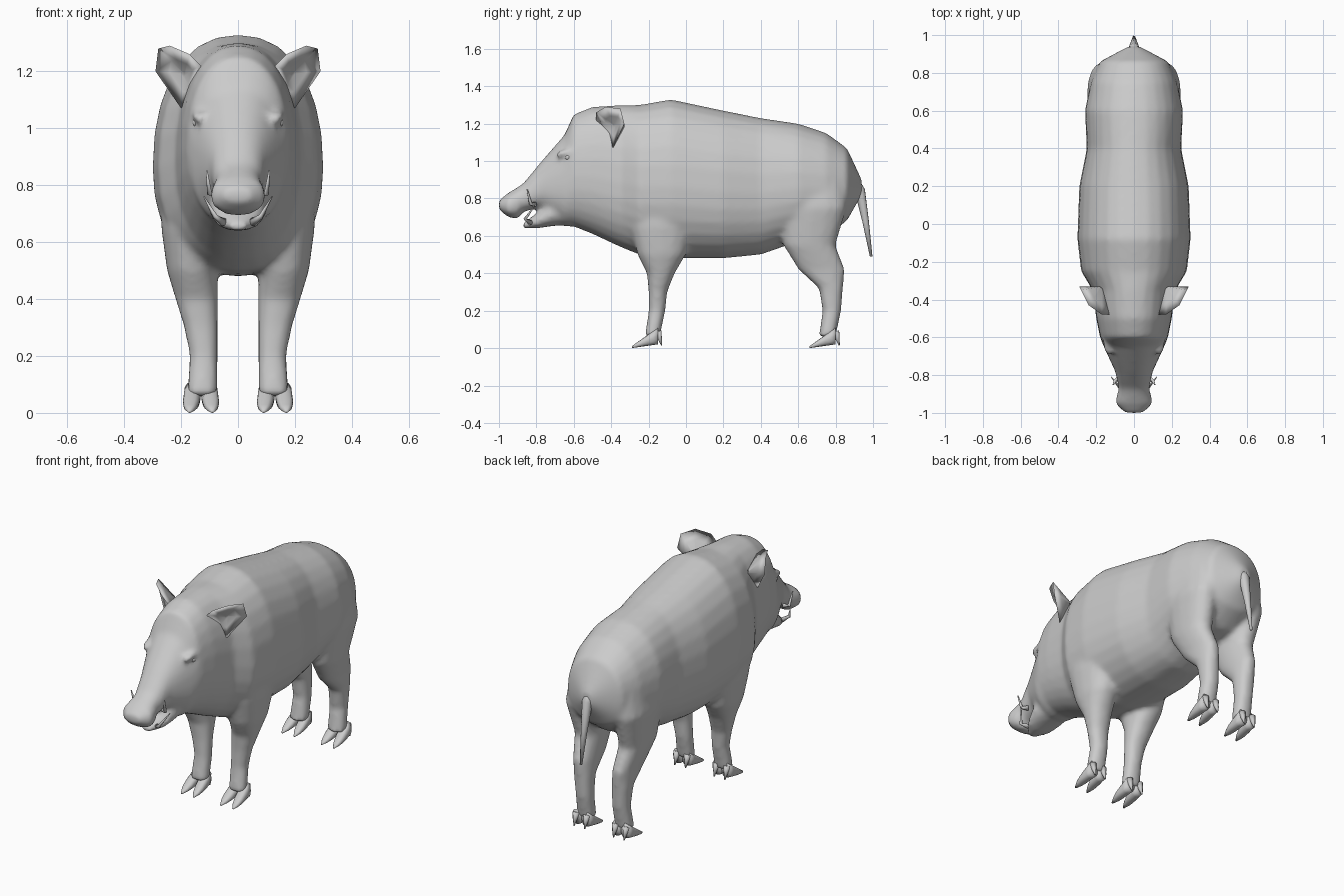
import bpy, bmesh, math
from mathutils import Vector

default_cube = bpy.data.objects.get("Cube")
if default_cube:
    bpy.data.objects.remove(default_cube, do_unlink=True)

grey = bpy.data.materials.new("plain grey")
grey.use_nodes = True
colour = (.6, .6, .6, 1)
grey.diffuse_color = colour
grey.node_tree.nodes["Principled BSDF"].inputs["Base Color"].default_value = colour


def finish(bm, name):
    """Turn a bmesh into a smooth shaded grey object."""
    bmesh.ops.recalc_face_normals(bm, faces=bm.faces)
    mesh = bpy.data.meshes.new(name)
    bm.to_mesh(mesh)
    bm.free()
    mesh.materials.append(grey)
    for polygon in mesh.polygons:
        polygon.use_smooth = True
    obj = bpy.data.objects.new(name, mesh)
    bpy.context.collection.objects.link(obj)
    return obj


def loft(bm, rings):
    """Skin a closed tube through rings of points and cap both ends."""
    loops = [[bm.verts.new(point) for point in ring] for ring in rings]
    for near, far in zip(loops, loops[1:]):
        for i in range(len(near)):
            bm.faces.new((near[i - 1], near[i], far[i], far[i - 1]))
    bm.faces.new(loops[0])
    bm.faces.new(loops[-1])


def circle(sides, power=1):
    """Unit circle, squared off a little when power is below one."""
    def bend(value):
        return math.copysign(abs(value) ** power, value)
    angles = [math.tau * i / sides for i in range(sides)]
    return [(bend(math.cos(angle)), bend(math.sin(angle))) for angle in angles]


def body_ring(y, top, bottom, width):
    """Upright cross-section, widest a little below half height."""
    middle = bottom + (top - bottom) * .45
    ring = []
    for across, up in circle(28, .9):
        reach = top - middle if up > 0 else middle - bottom
        ring.append((across * width, y, middle + up * reach))
    return ring


def leg_ring(side, z, front, back, outer):
    """Level cross-section of a leg whose inner face stays upright."""
    inner = .07
    centre_x, centre_y = (outer + inner) / 2, (front + back) / 2
    half_x, half_y = (outer - inner) / 2, (back - front) / 2
    return [(side * (centre_x + half_x * across), centre_y + half_y * along, z)
            for across, along in circle(16, .9)]


def tube(bm, side, path, thickness, tip):
    """Round tube along a bent path, tapering evenly to its tip."""
    points = [Vector((side * x, y, z)) for x, y, z in path]
    last = len(points) - 1
    rings = []
    for i, point in enumerate(points):
        direction = points[min(i + 1, last)] - points[max(i - 1, 0)]
        across = direction.cross(Vector((1, .2, .1))).normalized()
        up = direction.cross(across).normalized()
        radius = thickness + (tip - thickness) * i / last
        rings.append([point + (across * c + up * s) * radius for c, s in circle(10)])
    loft(bm, rings)


# Torso, head and jaw from rump to snout: y, top, bottom, half width
TRUNK = [
    (.94, .9, .82, .03), (.86, 1.07, .68, .18), (.75, 1.15, .6, .23),
    (.6, 1.2, .57, .26), (.4, 1.23, .5, .25), (.2, 1.27, .48, .29),
    (-.08, 1.33, .48, .3), (-.25, 1.3, .5, .28), (-.35, 1.3, .54, .22),
    (-.5, 1.29, .61, .2), (-.6, 1.25, .65, .18), (-.65, 1.14, .65, .16),
    (-.78, .99, .75, .1), (-.87, .88, .73, .08), (-.9, .86, .69, .09),
    (-.95, .83, .7, .1), (-1, .79, .74, .05),
]
JAW = [(-.64, .85, .66, .1), (-.73, .79, .65, .1), (-.8, .72, .64, .08), (-.87, .67, .64, .03)]

# Legs from top to ankle: height, front, back, outer
FRONT_LEG = [
    (.85, -.27, 0, .27), (.65, -.3, .04, .27), (.5, -.26, 0, .25), (.4, -.21, -.06, .22),
    (.3, -.2, -.1, .19), (.2, -.2, -.11, .17), (.06, -.22, -.14, .18),
]
HIND_LEG = [
    (.95, .5, .84, .22), (.75, .5, .86, .25), (.55, .52, .8, .22), (.42, .6, .85, .19),
    (.32, .71, .84, .18), (.2, .73, .83, .17), (.06, .71, .8, .18),
]

body_mesh = bmesh.new()
for sections in (TRUNK, JAW):
    loft(body_mesh, [body_ring(*section) for section in sections])
for side in (1, -1):
    for sections in (FRONT_LEG, HIND_LEG):
        loft(body_mesh, [leg_ring(side, *section) for section in sections])
    # Brow fold over each eye
    tube(body_mesh, side, [(.13, -.69, 1.03), (.15, -.64, 1.05), (.16, -.58, 1.04)], .02, .01)

# Blend the body parts into one skin
body = finish(body_mesh, "body")
blend = body.modifiers.new("blend", "REMESH")
blend.mode = "VOXEL"
blend.voxel_size = .014
blend.use_smooth_shade = True
relax = body.modifiers.new("relax", "SMOOTH")
relax.iterations = 8

# Tail
tail = bmesh.new()
tube(tail, 1, [(0, .88, .9), (0, .93, .84), (0, .96, .68), (0, .99, .49)], .04, .007)
finish(tail, "tail")

EAR_RIM = [(.13, -.48, 1.22), (.17, -.48, 1.26), (.24, -.43, 1.29), (.28, -.35, 1.28),
           (.29, -.33, 1.2), (.2, -.39, 1.07), (.16, -.43, 1.12)]


def build_ear(side, name):
    """Cupped ear with a hollow front and a rounded back."""
    rim = [Vector((side * x, y, z)) for x, y, z in EAR_RIM]
    hollow = Vector((side * .19, -.38, 1.19))
    rear = Vector((side * .17, -.33, 1.18))
    steps = [(hollow, .9), (hollow, .5), (hollow, 0), (rear, .4), (rear, .9)]
    ear = bmesh.new()
    loft(ear, [[point.lerp(centre, amount) for point in rim] for centre, amount in steps])
    finish(ear, name)


def build_tusks(side, name):
    """Long lower tusk and short upper tusk, both curling up."""
    tusks = bmesh.new()
    tube(tusks, side, [(.05, -.83, .67), (.08, -.86, .69), (.12, -.81, .76)], .015, .002)
    tube(tusks, side, [(.07, -.81, .77), (.1, -.83, .77), (.11, -.85, .85)], .015, .003)
    finish(tusks, name)


def build_hoof(side, ankle, name):
    """Two splayed toes, each with a small dewclaw behind."""
    hoof = bmesh.new()
    for outward in (-1, 1):
        rings = []
        for step in range(6):
            t = step / 5
            centre_x = .13 + outward * (.03 + .01 * t)
            half_width = .005 + .025 * (1 - t ** 4)
            low, high = .02 * (1 - t), .01 + .1 * (1 - t)
            rings.append([(side * (centre_x + half_width * across), ankle - .14 * t,
                           (low + high) / 2 + (high - low) / 2 * up)
                          for across, up in circle(12, .8)])
        loft(hoof, rings)
        x = .13 + outward * .035
        tube(hoof, side, [(x, ankle, .09), (x, ankle + .01, .05), (x, ankle + .02, .015)], .02, .003)
    finish(hoof, name)


def build_eye(side, name):
    """Small round eye set under the brow."""
    eye = bmesh.new()
    bmesh.ops.create_uvsphere(eye, u_segments=16, v_segments=10, radius=.018)
    bmesh.ops.translate(eye, vec=(side * .142, -.63, 1.02), verts=eye.verts)
    finish(eye, name)


for side, label in ((1, "left"), (-1, "right")):
    build_ear(side, label + "_ear")
    build_eye(side, label + "_eye")
    build_tusks(side, label + "_tusks")
    build_hoof(side, -.15, label + "_front_hoof")
    build_hoof(side, .8, label + "_hind_hoof")
